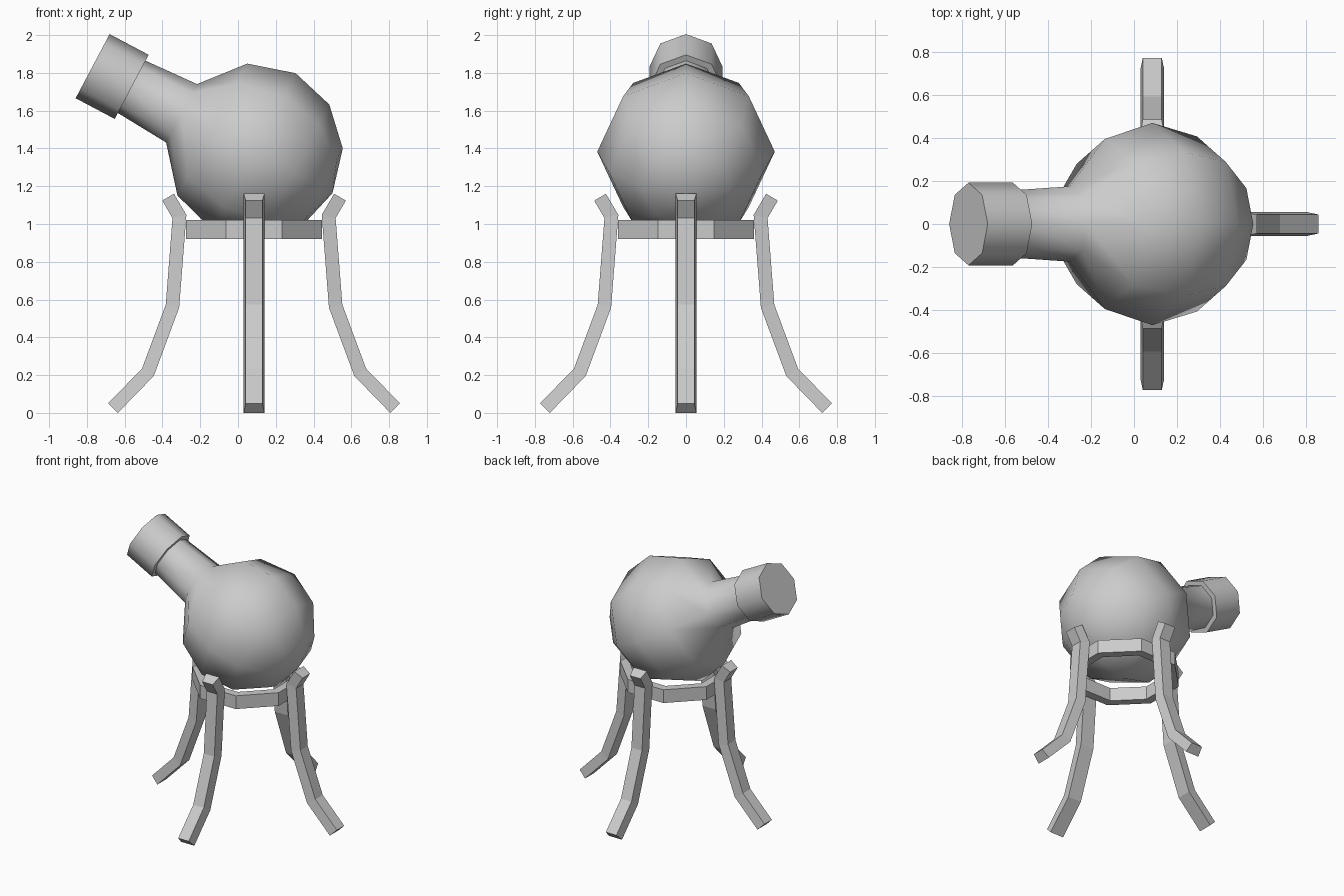
import bpy, bmesh, math
from mathutils import Matrix, Vector

cube = bpy.data.objects.get("Cube")
if cube:
    bpy.data.objects.remove(cube, do_unlink=True)

grey = bpy.data.materials.new("plain grey")
grey.use_nodes = True
colour = (0.6, 0.6, 0.6, 1)
grey.diffuse_color = colour
grey.node_tree.nodes["Principled BSDF"].inputs["Base Color"].default_value = colour

CENTRE_X = 0.085
SIDES = 8


def finish(bm, name, matrix, smooth=False):
    """Turn a bmesh into a named object, placed by the matrix."""
    bmesh.ops.remove_doubles(bm, verts=bm.verts, dist=0.0001)
    bmesh.ops.recalc_face_normals(bm, faces=bm.faces)
    bm.transform(matrix)
    mesh = bpy.data.meshes.new(name)
    bm.to_mesh(mesh)
    bm.free()
    mesh.materials.append(grey)
    obj = bpy.data.objects.new(name, mesh)
    bpy.context.collection.objects.link(obj)
    if smooth:
        bpy.ops.object.select_all(action='DESELECT')
        obj.select_set(True)
        bpy.context.view_layer.objects.active = obj
        bpy.ops.object.shade_smooth_by_angle(angle=math.radians(60))
    return obj


def lathe(name, profile, matrix, closed=False, turn=0.0, smooth=False):
    """Spin (radius, height) points round the local z axis."""
    bm = bmesh.new()
    rings = []
    for r, h in profile:
        if r == 0:
            rings.append([bm.verts.new((0, 0, h))] * SIDES)
            continue
        angles = [turn + math.tau * i / SIDES for i in range(SIDES)]
        rings.append([bm.verts.new((r * math.cos(a), r * math.sin(a), h)) for a in angles])
    pairs = list(zip(rings, rings[1:]))
    if closed:
        pairs.append((rings[-1], rings[0]))
    for low, high in pairs:
        for i in range(SIDES):
            j = (i + 1) % SIDES
            corners = list(dict.fromkeys((low[i], low[j], high[j], high[i])))
            bm.faces.new(corners)
    return finish(bm, name, matrix, smooth)


def sweep_leg(name, path, matrix):
    """Sweep a trapezoid section, narrower outside, along a mitred path."""
    half, inner_w, outer_w = 0.036, 0.055, 0.044
    pts = [Vector(p) for p in path]
    bm = bmesh.new()
    rings = []
    for i, p in enumerate(pts):
        dirs = [(b - a).normalized() for a, b in zip(pts, pts[1:])][max(i - 1, 0):i + 1]
        normals = [Vector((-d.y, d.x)) for d in dirs]
        n = sum(normals, Vector((0, 0))).normalized()
        n *= half / n.dot(normals[0])
        a, b = p - n, p + n
        rings.append([bm.verts.new(v) for v in (
            (a.x, -inner_w, a.y), (a.x, inner_w, a.y),
            (b.x, outer_w, b.y), (b.x, -outer_w, b.y))])
    for low, high in zip(rings, rings[1:]):
        for i in range(4):
            j = (i + 1) % 4
            bm.faces.new((low[i], low[j], high[j], high[i]))
    bm.faces.new(rings[0])
    bm.faces.new(rings[-1])
    return finish(bm, name, matrix)


# Tilted round flask with its neck
tilt = Matrix.Translation((CENTRE_X, 0, 1.383)) @ Matrix.Rotation(math.radians(-62.1), 4, 'Y')
lathe("flask_body", [(0, -0.47), (0.235, -0.407), (0.407, -0.235), (0.47, 0),
                     (0.395, 0.25), (0.175, 0.434), (0.155, 0.76), (0, 0.76)],
      tilt, smooth=True)

# Stopper on the end of the neck
lathe("flask_cap", [(0, 0.733), (0.192, 0.733), (0.192, 0.967), (0, 0.967)],
      tilt, smooth=True)

# Ring that carries the flask
stand = Matrix.Translation((CENTRE_X, 0, 0))
flat = 1 / math.cos(math.pi / SIDES)
lathe("stand_ring", [(0.3 * flat, 0.92), (0.36 * flat, 0.92),
                     (0.36 * flat, 1.02), (0.3 * flat, 1.02)],
      stand, closed=True, turn=math.pi / SIDES)

# Four bent legs, from foot to tip
leg_path = [(0.747, 0.025), (0.562, 0.215), (0.432, 0.565), (0.395, 1.04), (0.455, 1.142)]
for i, side in enumerate(("left", "back", "right", "front")):
    # The path runs upwards, so its left-hand normal faces inwards; reverse it
    sweep_leg(side + "_leg", leg_path[::-1], stand @ Matrix.Rotation(i * math.pi / 2, 4, 'Z'))
